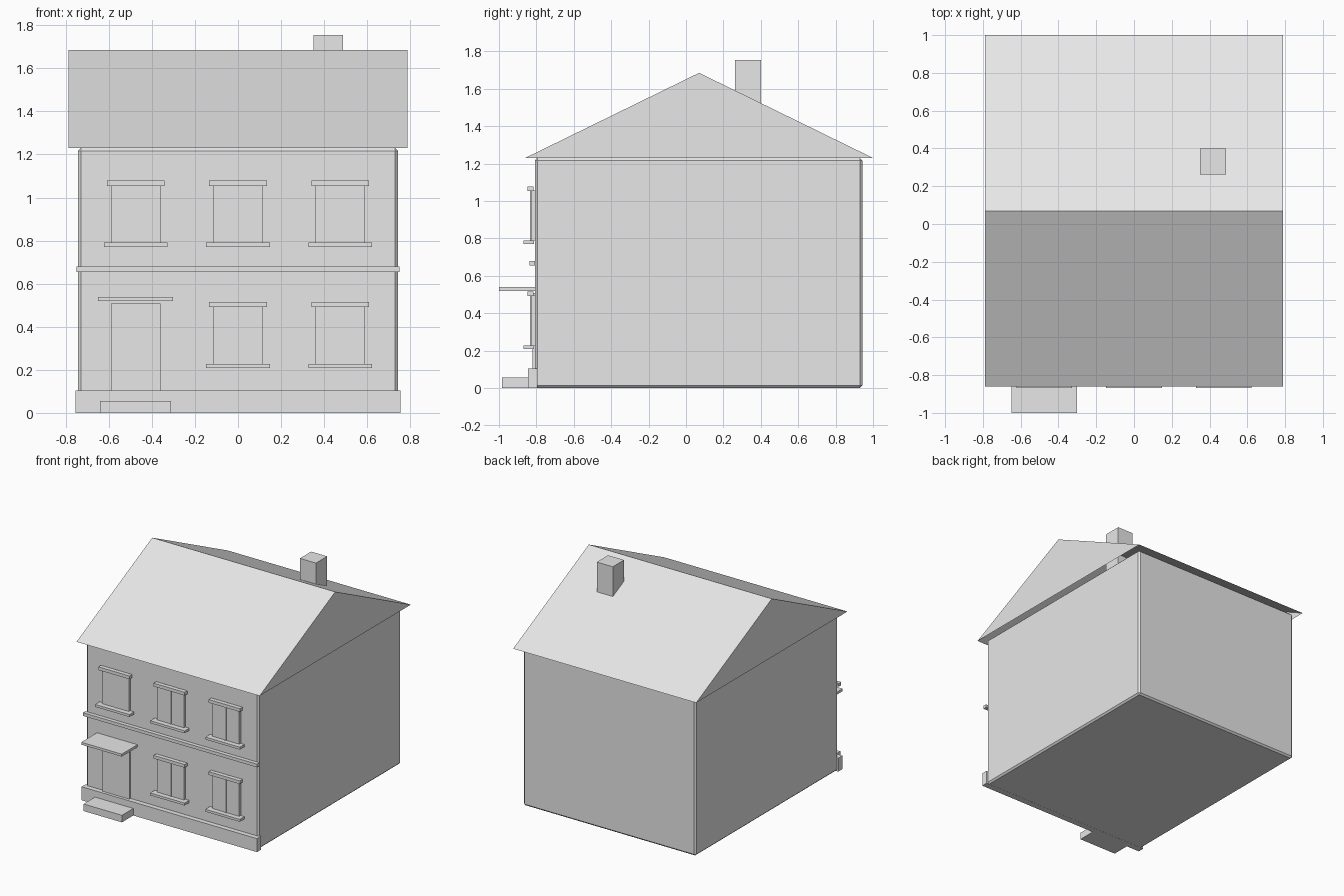
import bpy, bmesh

if "Cube" in bpy.data.objects:
    bpy.data.objects.remove(bpy.data.objects["Cube"])

grey = bpy.data.materials.new("plain_grey")
grey.diffuse_color = (0.8, 0.8, 0.8, 1)
grey.use_nodes = True
grey.node_tree.nodes["Principled BSDF"].inputs["Base Color"].default_value = grey.diffuse_color


def add_mesh(name, verts, faces):
    me = bpy.data.meshes.new(name)
    me.from_pydata(verts, [], faces)
    me.materials.append(grey)
    ob = bpy.data.objects.new(name, me)
    bpy.context.scene.collection.objects.link(ob)
    return ob


def box(name, x, y, z, bevel=0):
    """Box from (min, max) ranges, optionally chamfered."""
    bm = bmesh.new()
    bmesh.ops.create_cube(bm, size=1)
    for v in bm.verts:
        v.co = [r[0] if c < 0 else r[1] for c, r in zip(v.co, (x, y, z))]
    if bevel:
        bmesh.ops.bevel(bm, geom=bm.edges[:], offset=bevel, segments=1, affect='EDGES')
    ob = add_mesh(name, [], [])
    bm.to_mesh(ob.data)
    bm.free()
    return ob


def centred(c, width):
    return (c - width / 2, c + width / 2)


# House body
box("house_body", (-0.743, 0.743), (-0.807, 0.943), (0, 1.23), bevel=0.013)

# Roof: thin shell with closed gables, open underneath
X, EAVE, RIDGE = 0.788, 1.23, 1.685
verts = [(x, y, z) for x in (-X, X) for y, z in ((-0.86, EAVE), (0.07, RIDGE), (1.0, EAVE))]
add_mesh("roof", verts, [(0, 3, 4, 1), (1, 4, 5, 2), (0, 1, 2), (3, 5, 4)])

# Chimney
box("chimney", (0.35, 0.488), (0.262, 0.40), (1.33, 1.755))

# Plinth and string course on the front
box("plinth", (-0.755, 0.755), (-0.845, -0.795), (0, 0.105))
box("string_course", (-0.75, 0.75), (-0.837, -0.807), (0.655, 0.68))

# Door, canopy and step
DOOR = -0.475
box("door", centred(DOOR, 0.23), (-0.822, -0.80), (0.055, 0.508))
box("door_canopy", centred(DOOR, 0.348), (-1.0, -0.805), (0.52, 0.539))
box("door_step", centred(DOOR, 0.33), (-0.985, -0.845), (0, 0.055))

# Windows: two panes, mullion, lintel and sill
for cx, base in ((-0.475, 0.79), (0, 0.79), (0.475, 0.79), (0, 0.228), (0.475, 0.228)):
    box("window_panes", centred(cx, 0.23), (-0.829, -0.80), (base, base + 0.266))
    box("window_mullion", centred(cx, 0.013), (-0.834, -0.829), (base, base + 0.266))
    box("window_lintel", centred(cx, 0.268), (-0.847, -0.815), (base + 0.263, base + 0.288))
    box("window_sill", centred(cx, 0.296), (-0.868, -0.812), (base - 0.019, base))
